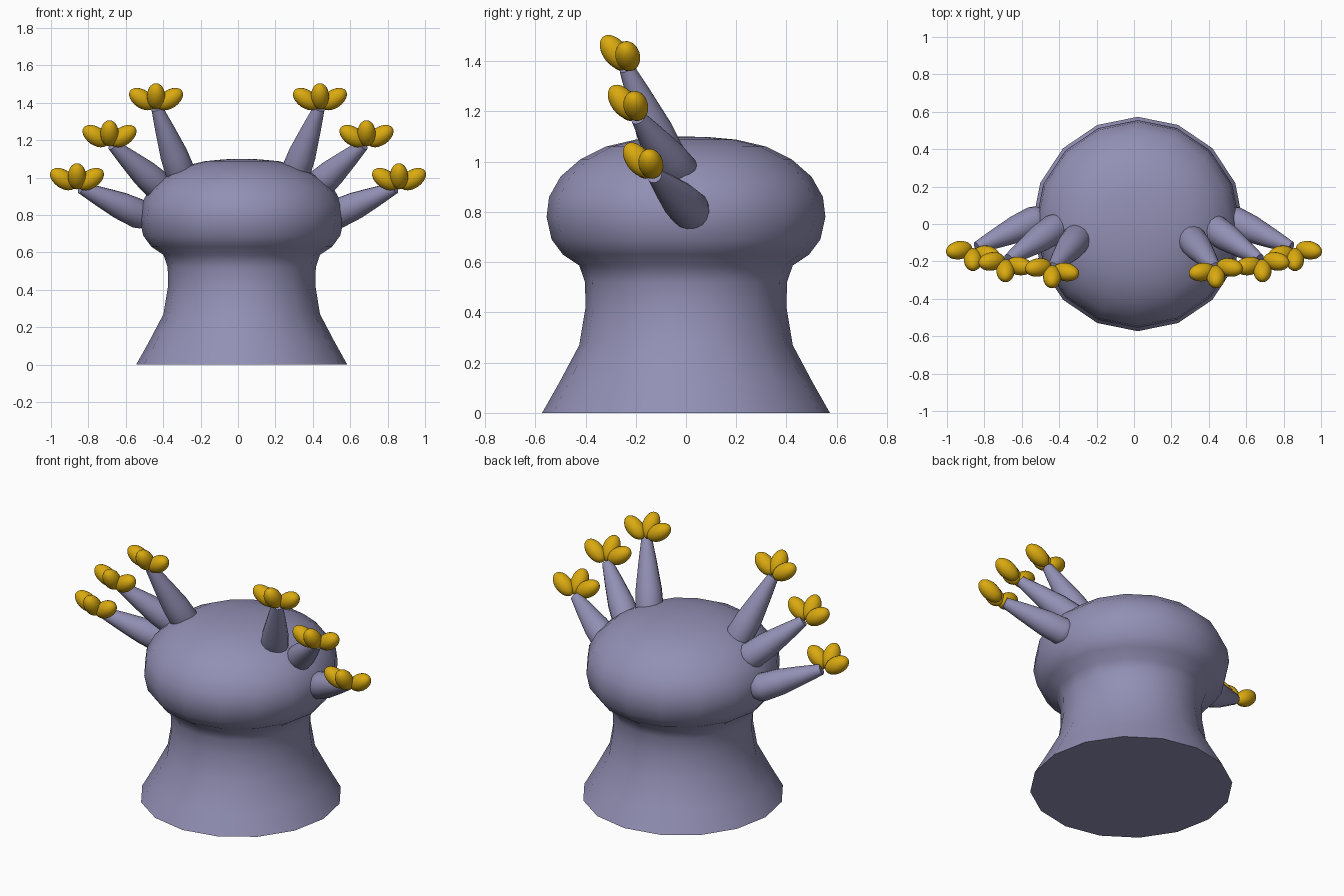
import bpy
import bmesh
from math import pi
from mathutils import Vector, Matrix

if "Cube" in bpy.data.objects:
    bpy.data.objects.remove(bpy.data.objects["Cube"], do_unlink=True)


def material(name, color):
    mat = bpy.data.materials.new(name)
    mat.use_nodes = True
    mat.diffuse_color = color
    mat.node_tree.nodes["Principled BSDF"].inputs["Base Color"].default_value = color
    return mat


lavender = material("lavender grey", (0.29, 0.28, 0.46, 1))
gold = material("gold", (0.70, 0.40, 0.005, 1))


def finish(bm, name, mat, angle=40):
    bmesh.ops.recalc_face_normals(bm, faces=bm.faces)
    mesh = bpy.data.meshes.new(name)
    bm.to_mesh(mesh)
    bm.free()
    mesh.materials.append(mat)
    obj = bpy.data.objects.new(name, mesh)
    bpy.context.collection.objects.link(obj)
    bpy.ops.object.select_all(action="DESELECT")
    obj.select_set(True)
    bpy.context.view_layer.objects.active = obj
    bpy.ops.object.shade_smooth_by_angle(angle=angle * pi / 180)
    return obj


def lathe(name, profile, mat, sides, matrix):
    """Revolve (radius, height) points, closing both ends."""
    bm = bmesh.new()
    pts = [bm.verts.new((r, 0, z)) for r, z in [(0, profile[0][1])] + profile + [(0, profile[-1][1])]]
    edges = [bm.edges.new(pair) for pair in zip(pts, pts[1:])]
    bmesh.ops.spin(bm, geom=pts + edges, axis=(0, 0, 1), cent=(0, 0, 0),
                   angle=2 * pi, steps=sides, use_duplicate=False)
    bmesh.ops.remove_doubles(bm, verts=bm.verts, dist=0.0005)
    bm.transform(matrix)
    return finish(bm, name, mat)


def aim(origin, direction):
    return Matrix.Translation(origin) @ Vector(direction).to_track_quat("Z", "Y").to_matrix().to_4x4()


# Flared trunk and bulging cap in one revolved body
body = [(0.573, 0), (0.505, 0.12), (0.425, 0.27), (0.40, 0.42), (0.402, 0.52),
        (0.425, 0.587), (0.49, 0.63), (0.535, 0.69), (0.555, 0.78), (0.545, 0.86),
        (0.50, 0.94), (0.42, 1.01), (0.32, 1.06), (0.20, 1.088), (0.09, 1.098), (0.01, 1.10)]
lathe("body", body, lavender, 16,
      Matrix.Translation((0.02, 0, 0)) @ Matrix.Diagonal((0.985, 1, 1, 1)))


def petal(name, center, direction):
    bm = bmesh.new()
    bmesh.ops.create_uvsphere(bm, u_segments=20, v_segments=12, radius=1)
    bm.transform(aim(center, direction) @ Matrix.Diagonal((0.049, 0.049, 0.079, 1)))
    finish(bm, name, gold, 60)


# Each branch: name, base, tip and middle petal centre
branches = [
    ("upper", (0.305, -0.08, 1.02), (0.433, -0.235, 1.37), (0.438, -0.282, 1.435)),
    ("middle", (0.425, -0.025, 0.955), (0.67, -0.19, 1.175), (0.687, -0.25, 1.237)),
    ("lower", (0.535, 0.015, 0.808), (0.84, -0.125, 0.945), (0.861, -0.19, 1.007)),
]

for side, sign in (("left", 1), ("right", -1)):
    flip = Vector((sign, 1, 1))
    for level, base, tip, flower in branches:
        label = side + "_" + level
        start, end, heart = (Vector(p) * flip for p in (base, tip, flower))
        length = (end - start).length
        # Tapered arm with a rounded root
        arm = [(0.045, -0.065), (0.07, -0.04), (0.08, 0), (0.074, 0.3 * length),
               (0.052, 0.68 * length), (0.031, length)]
        lathe(label + "_arm", arm, lavender, 16, aim(start, end - start))
        # Three petals fanned around the tip
        petal(label + "_middle_petal", heart, (0, -0.6, 0.8))
        petal(label + "_outer_petal", heart + Vector((0.074, 0.05, -0.015)) * flip,
              Vector((0.8, -0.15, 0.55)) * flip)
        petal(label + "_inner_petal", heart + Vector((-0.074, 0.025, -0.015)) * flip,
              Vector((-0.8, -0.15, 0.55)) * flip)
